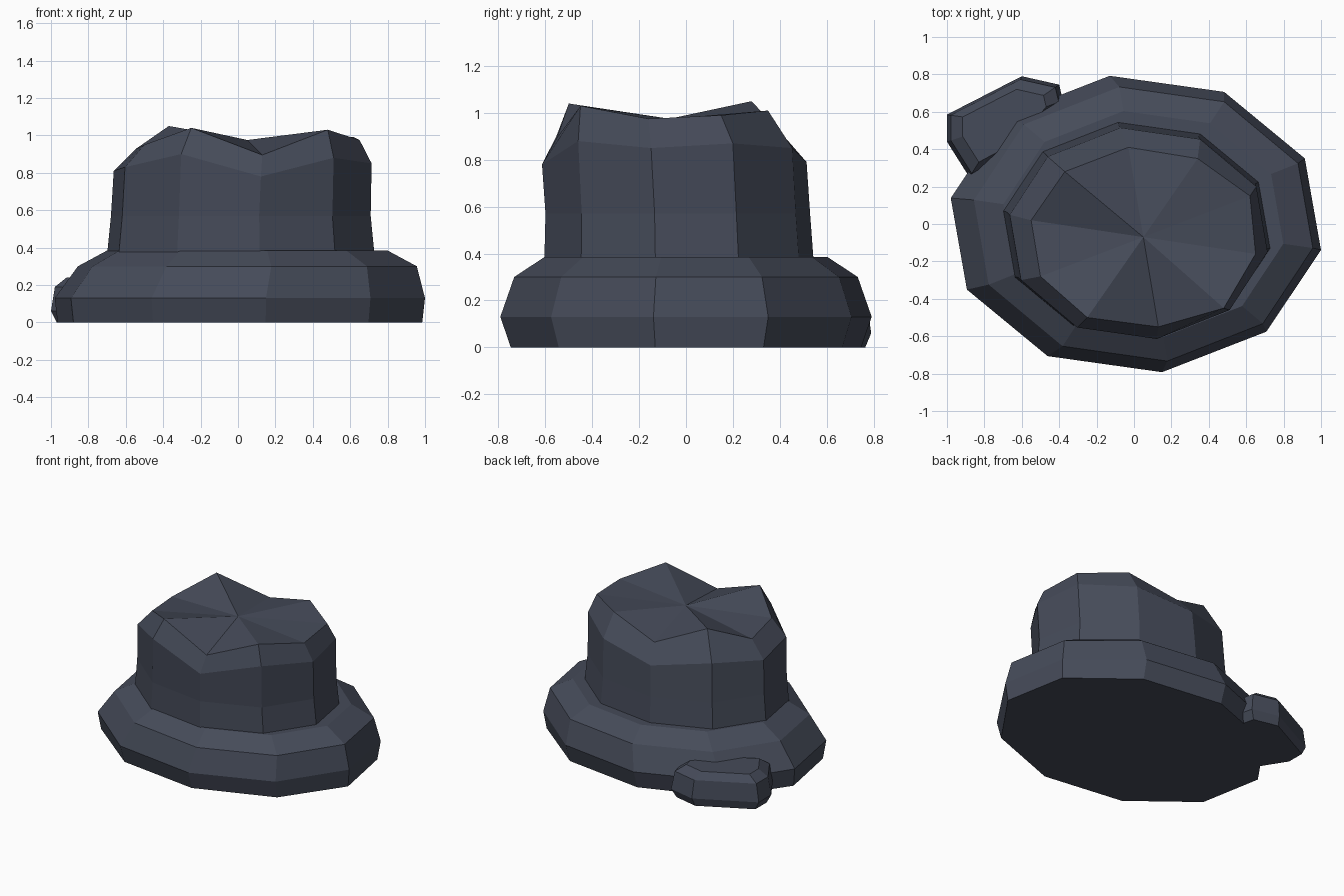
import bpy, bmesh
from math import cos, sin, radians

cube = bpy.data.objects.get("Cube")
if cube:
    bpy.data.objects.remove(cube, do_unlink=True)

slate = bpy.data.materials.new("dark slate")
slate.use_nodes = True
COLOUR = (0.06, 0.07, 0.1, 1)
slate.diffuse_color = COLOUR
slate.node_tree.nodes["Principled BSDF"].inputs["Base Color"].default_value = COLOUR

SIDES = 10
PHASE = -10


def oval(cx, cy, rx, ry, heights):
    """Ten-sided oval ring; heights is one value or one per corner."""
    if not isinstance(heights, list):
        heights = [heights] * SIDES
    return [(cx + rx * cos(radians(PHASE + 36 * i)),
             cy + ry * sin(radians(PHASE + 36 * i)), h)
            for i, h in enumerate(heights)]


def loft(name, rings, peak=None):
    """Skin rings from bottom to top, then close with a cap or a fan."""
    bm = bmesh.new()
    loops = [[bm.verts.new(p) for p in ring] for ring in rings]
    n = len(loops[0])
    for low, high in zip(loops, loops[1:]):
        for i in range(n):
            j = (i + 1) % n
            bm.faces.new((low[i], low[j], high[j], high[i]))
    bm.faces.new(loops[0][::-1])
    if peak:
        tip = bm.verts.new(peak)
        for i in range(n):
            bm.faces.new((loops[-1][i], loops[-1][(i + 1) % n], tip))
    else:
        bm.faces.new(loops[-1])
    bmesh.ops.recalc_face_normals(bm, faces=bm.faces)
    mesh = bpy.data.meshes.new(name)
    bm.to_mesh(mesh)
    bm.free()
    mesh.materials.append(slate)
    obj = bpy.data.objects.new(name, mesh)
    bpy.context.collection.objects.link(obj)
    return obj


# Wide sloping base ledge
loft("base_ledge", [
    oval(0.01, 0, 0.99, 0.755, 0),
    oval(0.01, 0, 1.005, 0.8, 0.13),
    oval(0.05, 0, 0.92, 0.74, 0.3),
    oval(0.05, 0, 0.76, 0.61, 0.385),
])

# Upper block with a jagged, fanned top; corners run from +x round by the back
shoulder = [0.85, 0.87, 0.85, 0.79, 0.85, 0.81, 0.83, 0.9, 0.78, 0.88]
rim = [(0.65, -0.16, 0.975), (0.62, 0.15, 0.99), (0.34, 0.35, 1.01),
       (-0.03, 0.41, 0.91), (-0.37, 0.28, 1.05), (-0.55, 0.02, 0.925),
       (-0.5, -0.28, 0.95), (-0.25, -0.5, 1.04), (0.13, -0.55, 0.895),
       (0.48, -0.45, 1.03)]
loft("upper_block", [
    oval(0.015, -0.03, 0.725, 0.58, 0.37),
    oval(0.015, -0.035, 0.705, 0.57, 0.57),
    oval(0.025, -0.05, 0.7, 0.57, shoulder),
    rim,
], peak=(0.05, -0.07, 0.975))

# Small lump leaning on the back right of the base
outline = [(-0.88, 0.25), (-0.6, 0.4), (-0.38, 0.66), (-0.4, 0.745),
           (-0.6, 0.79), (-1.0, 0.585), (-1.0, 0.44)]
MID_X, MID_Y = -0.7, 0.54


def lump_ring(scale, z):
    return [(MID_X + (x - MID_X) * scale, MID_Y + (y - MID_Y) * scale, z)
            for x, y in outline]


loft("side_lump", [
    lump_ring(0.9, 0), lump_ring(1, 0.06), lump_ring(0.93, 0.19),
    lump_ring(0.72, 0.24),
])
